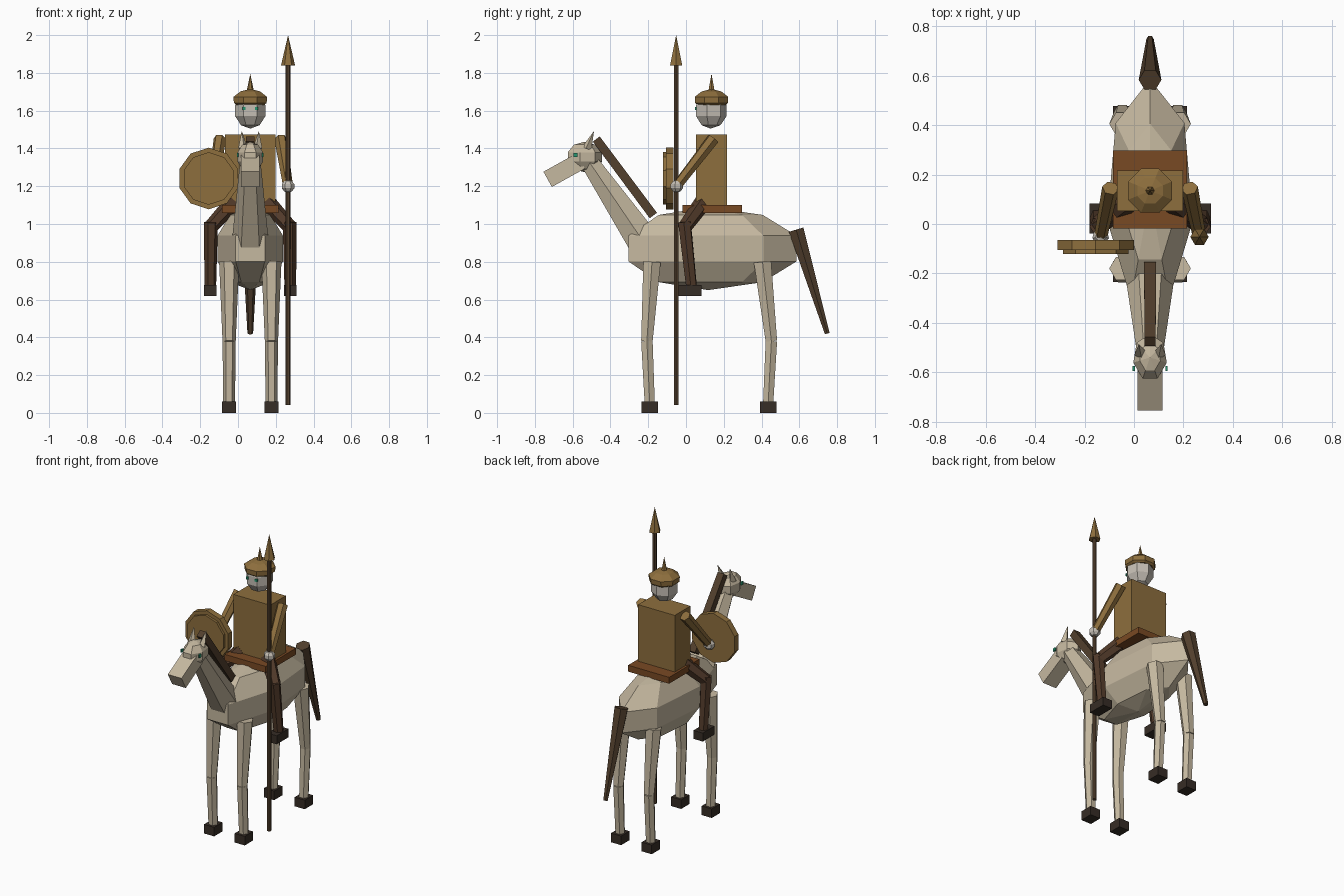
import bpy, bmesh, math
from mathutils import Vector, Matrix

if "Cube" in bpy.data.objects:
    bpy.data.objects.remove(bpy.data.objects["Cube"])

CX = 0.065  # centre line of horse and rider


def mat(name, rgb):
    m = bpy.data.materials.new(name)
    m.diffuse_color = (*rgb, 1)
    m.use_nodes = True
    m.node_tree.nodes["Principled BSDF"].inputs["Base Color"].default_value = m.diffuse_color
    return m


PALE = mat("pale hide", (0.56, 0.48, 0.35))
SKIN = mat("grey skin", (0.56, 0.52, 0.46))
BRASS = mat("brass", (0.27, 0.158, 0.047))
HAIR = mat("dark hair", (0.084, 0.05, 0.026))
CLOTH = mat("brown cloth", (0.084, 0.043, 0.023))
HOOF = mat("hoof black", (0.037, 0.026, 0.019))
LEATHER = mat("saddle leather", (0.19, 0.067, 0.017))
GREEN = mat("eye green", (0.02, 0.30, 0.16))


def finish(name, bm, material):
    bmesh.ops.remove_doubles(bm, verts=bm.verts, dist=1e-5)
    bmesh.ops.recalc_face_normals(bm, faces=bm.faces)
    me = bpy.data.meshes.new(name)
    bm.to_mesh(me)
    bm.free()
    ob = bpy.data.objects.new(name, me)
    bpy.context.collection.objects.link(ob)
    me.materials.append(material)
    return ob


def revolve(name, profile, n, material, matrix=Matrix(), phase=0.0):
    """Spin (radius, height) points about z into n flat sides."""
    bm = bmesh.new()
    rings = []
    for r, h in profile:
        if r < 1e-6:
            rings.append([bm.verts.new((0, 0, h))])
        else:
            angles = [phase + math.tau * i / n for i in range(n)]
            rings.append([bm.verts.new((r * math.cos(a), r * math.sin(a), h)) for a in angles])
    for a, b in zip(rings, rings[1:]):
        for i in range(n):
            j = (i + 1) % n
            quad = [a[i % len(a)], a[j % len(a)], b[j % len(b)], b[i % len(b)]]
            bm.faces.new(list(dict.fromkeys(quad)))
    for ring in (rings[0], rings[-1]):
        if len(ring) > 1:
            bm.faces.new(ring)
    bm.transform(matrix)
    return finish(name, bm, material)


def ball(name, centre, radii, material, n=7, rings=5):
    """Low-poly ball with a corner facing the back and a flat facing the front."""
    prof = [(math.sin(math.pi * k / rings), -math.cos(math.pi * k / rings)) for k in range(rings + 1)]
    prof[0], prof[-1] = (0, -1), (0, 1)
    m = Matrix.Translation(centre) @ Matrix.Diagonal((*radii, 1))
    return revolve(name, prof, n, material, m, math.pi / 2)


def limb(name, a, b, r1, r2, material, n=6, phase=0.0):
    """Tapered rod from a to b."""
    a, b = Vector(a), Vector(b)
    d = b - a
    m = Matrix.Translation(a) @ d.to_track_quat('Z', 'Y').to_matrix().to_4x4()
    return revolve(name, [(r1, 0), (r2, d.length)], n, material, m, phase)


def box(name, centre, size, material, tilt=0.0):
    bm = bmesh.new()
    bmesh.ops.create_cube(bm, size=1)
    bm.transform(Matrix.Translation(centre) @ Matrix.Rotation(tilt, 4, 'X') @ Matrix.Diagonal((*size, 1)))
    return finish(name, bm, material)


# Horse trunk, neck, head, mane and tail
ball("horse_body", (CX, 0.117, 0.87), (0.187, 0.4925, 0.22), PALE)
limb("horse_neck", (CX, -0.235, 0.92), (CX, -0.53, 1.355), 0.096, 0.052, PALE)
ball("horse_head", (CX, -0.54, 1.355), (0.073, 0.1, 0.08), PALE)
box("horse_muzzle", (CX, -0.645, 1.285), (0.1, 0.2, 0.092), PALE, math.radians(29))
limb("mane", (CX, -0.173, 1.045), (CX, -0.475, 1.45), 0.034, 0.032, HAIR, 4, math.pi / 4)
limb("tail", (CX, 0.583, 0.97), (CX, 0.748, 0.42), 0.046, 0.015, HAIR)

for side, s in (("left", -1), ("right", 1)):
    # Horse ears and eyes
    limb(side + "_ear", (CX + s * 0.038, -0.525, 1.40), (CX + s * 0.045, -0.488, 1.49), 0.026, 0.001, PALE, 4)
    box(side + "_horse_eye", (CX + s * 0.066, -0.585, 1.365), (0.009, 0.02, 0.02), GREEN)

    # Horse legs: upper, lower, hoof
    x = CX + s * 0.112
    for end, top, knee, foot in (("front", -0.18, -0.207, -0.192), ("back", 0.405, 0.452, 0.435)):
        limb(f"{end}_{side}_upper_leg", (x, top, 0.80), (x, knee, 0.38), 0.053, 0.035, PALE)
        limb(f"{end}_{side}_lower_leg", (x, knee, 0.38), (x, foot, 0.05), 0.035, 0.031, PALE)
        box(f"{end}_{side}_hoof", (x, foot, 0.03), (0.074, 0.086, 0.06), HOOF)

    # Rider legs and boots
    knee = (CX + s * 0.208, -0.005, 0.985)
    limb(side + "_thigh", (CX + s * 0.095, 0.085, 1.11), knee, 0.045, 0.038, CLOTH)
    limb(side + "_shin", (knee[0], -0.008, 1.01), (CX + s * 0.212, 0.03, 0.66), 0.037, 0.031, CLOTH)
    box(side + "_boot", (CX + s * 0.212, 0.022, 0.648), (0.068, 0.122, 0.056), HOOF)

    # Rider arms and hands
    hand = (CX + s * 0.2, -0.05, 1.2)
    limb(side + "_arm", (CX + s * 0.16, 0.145, 1.452), hand, 0.034, 0.027, BRASS)
    ball(side + "_hand", hand, (0.036, 0.036, 0.034), SKIN)

    # Rider eyes
    box(side + "_rider_eye", (CX + s * 0.032, 0.052, 1.612), (0.016, 0.009, 0.016), GREEN)

# Saddle, torso and head
box("saddle", (CX, 0.14, 1.08), (0.3, 0.315, 0.042), LEATHER)
box("torso", (CX, 0.134, 1.282), (0.268, 0.164, 0.386), BRASS)
ball("rider_head", (CX, 0.13, 1.6), (0.086, 0.089, 0.095), SKIN)

# Helmet with spike
place = Matrix.Translation((CX, 0.135, 0))
revolve("helmet", [(0.08, 1.63), (0.094, 1.641), (0.096, 1.673), (0.056, 1.702), (0, 1.715)],
        8, BRASS, place, math.pi / 8)
revolve("helmet_spike", [(0.02, 1.70), (0, 1.795)], 6, BRASS, place)

# Spear
place = Matrix.Translation((CX + 0.2, -0.052, 0))
revolve("spear_shaft", [(0.0135, 0.042), (0.0135, 1.85)], 6, HAIR, place)
revolve("spear_tip", [(0.037, 1.84), (0, 2.0)], 6, BRASS, place)

# Round shield with a raised front plate
place = Matrix.Translation((-0.155, -0.065, 1.241)) @ Matrix.Rotation(math.pi / 2, 4, 'X')
revolve("shield", [(0.163, 0), (0.163, 0.04)], 10, BRASS, place, math.pi / 10)
revolve("shield_plate", [(0.139, 0.035), (0.139, 0.056)], 10, BRASS, place, math.pi / 10)
